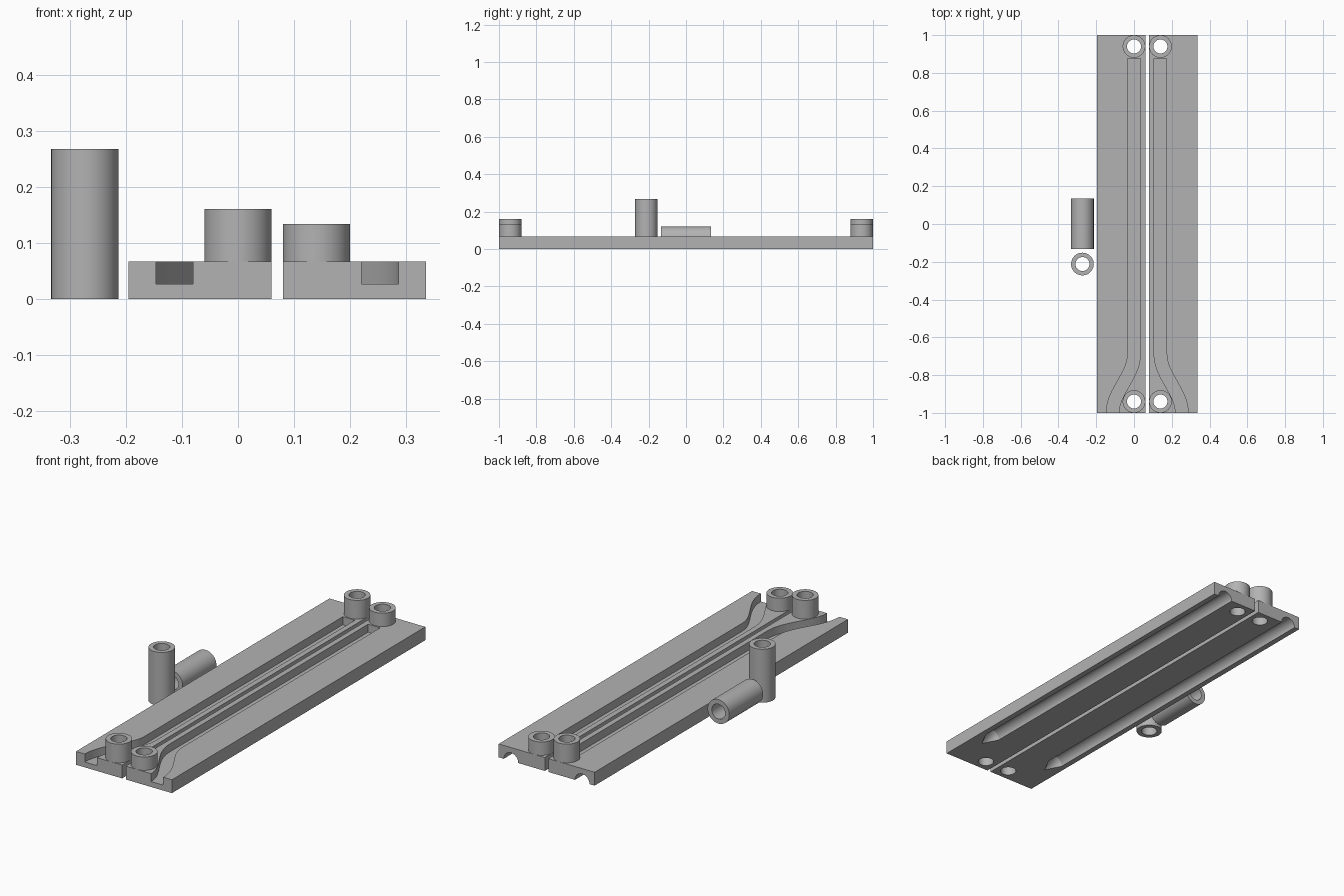
import bpy, bmesh, math
from mathutils import Matrix, Vector

if "Cube" in bpy.data.objects:
    bpy.data.objects.remove(bpy.data.objects["Cube"])

T = 0.0667          # plate thickness
R_OUT, R_IN = 0.06, 0.037

grey = bpy.data.materials.new("grey plastic")
grey.diffuse_color = (0.45, 0.45, 0.45, 1)
grey.use_nodes = True
grey.node_tree.nodes["Principled BSDF"].inputs["Base Color"].default_value = grey.diffuse_color


def make(name, bm, smooth=False):
    bmesh.ops.recalc_face_normals(bm, faces=bm.faces)
    me = bpy.data.meshes.new(name)
    bm.to_mesh(me)
    bm.free()
    me.materials.append(grey)
    ob = bpy.data.objects.new(name, me)
    bpy.context.collection.objects.link(ob)
    if smooth:
        bpy.ops.object.select_all(action='DESELECT')
        ob.select_set(True)
        bpy.context.view_layer.objects.active = ob
        bpy.ops.object.shade_smooth_by_angle(angle=math.radians(35))
    return ob


def prism(name, pts, z0, z1):
    """Extrude an outline upward."""
    bm = bmesh.new()
    f = bm.faces.new([bm.verts.new((x, y, z0)) for x, y in pts])
    r = bmesh.ops.extrude_face_region(bm, geom=[f])
    verts = [v for v in r['geom'] if isinstance(v, bmesh.types.BMVert)]
    bmesh.ops.translate(bm, verts=verts, vec=(0, 0, z1 - z0))
    return make(name, bm)


def lathe(name, profile, matrix, closed=True, n=48):
    """Spin a (radius, height) profile about its axis."""
    bm = bmesh.new()
    vs = [bm.verts.new((r, 0, z)) for r, z in profile]
    pairs = list(zip(vs, vs[1:])) + ([(vs[-1], vs[0])] if closed else [])
    edges = [bm.edges.new(p) for p in pairs]
    bmesh.ops.spin(bm, geom=vs + edges, cent=(0, 0, 0), axis=(0, 0, 1),
                   angle=2 * math.pi, steps=n, use_duplicate=False)
    bmesh.ops.remove_doubles(bm, verts=bm.verts, dist=1e-5)
    bm.transform(matrix)
    return make(name, bm, True)


def tube(name, length, matrix, bottom=True):
    prof = [(R_IN, 0), (R_IN, length), (R_OUT, length), (R_OUT, 0)]
    return lathe(name, prof, matrix, closed=bottom)


def groove_outline(place):
    """Straight channel that swings outward in an S near the front."""
    def centre(t):
        return Vector((-0.1133 * (1 - math.cos(math.pi * t)) / 2, -0.69 - 0.31 * t))
    path = [(Vector((0, 0.875)), Vector((0, -1)))]
    for i in range(25):
        t = i / 24
        d = centre(t + 0.001) - centre(t - 0.001)
        path.append((centre(t), d.normalized()))
    path.append((Vector((-0.1133, -1.05)), Vector((0, -1))))
    w = 0.0333
    a = [p + w * Vector((-d.y, d.x)) for p, d in path]
    b = [p - w * Vector((-d.y, d.x)) for p, d in path]
    return [(place(p.x), p.y) for p in a + b[::-1]]


def build_half(side, place, post_h):
    x0, x1 = place(-0.195), place(0.06)
    plate = prism(side + "_plate", [(x0, -1), (x1, -1), (x1, 1), (x0, 1)], 0, T)
    # top channel
    cutters = [prism(side + "_groove_cutter", groove_outline(place), 0.0267, 0.1)]
    # round underside channel, pointed at its front end
    along = Matrix.Translation((place(-0.127), 0, 0)) @ Matrix.Rotation(-math.pi / 2, 4, 'X')
    cutters.append(lathe(side + "_underside_cutter",
                         [(0, -0.82), (0.04, -0.74), (0.04, 1.05), (0, 1.05)], along, False))
    # posts and their through holes
    for end, y in (("front", -0.94), ("back", 0.94)):
        at = Matrix.Translation((place(0), y, 0))
        tube(f"{side}_{end}_post", post_h, at @ Matrix.Translation((0, 0, T)), False)
        cutters.append(lathe(f"{side}_{end}_hole_cutter",
                             [(0, -0.05), (R_IN, -0.05), (R_IN, 0.12), (0, 0.12)], at, False))
    for c in cutters:
        c.hide_render = True
        m = plate.modifiers.new(c.name, 'BOOLEAN')
        m.operation, m.solver, m.object = 'DIFFERENCE', 'EXACT', c
    # bake the cuts, then drop the cutters
    bpy.context.view_layer.update()
    dg = bpy.context.evaluated_depsgraph_get()
    me = bpy.data.meshes.new_from_object(plate.evaluated_get(dg))
    plate.modifiers.clear()
    plate.data = me
    for c in cutters:
        bpy.data.objects.remove(c)
    bpy.ops.object.select_all(action='DESELECT')
    plate.select_set(True)
    bpy.context.view_layer.objects.active = plate
    bpy.ops.object.shade_smooth_by_angle(angle=math.radians(25))


# two mirrored plates, the left with taller posts
build_half("left", lambda x: x, 0.0933)
build_half("right", lambda x: 0.14 - x, 0.0667)

# loose spacer tubes
tube("standing_tube", 0.267, Matrix.Translation((-0.273, -0.212, 0)))
tube("lying_tube", 0.267, Matrix.Translation((-0.273, -0.133, 0.06))
     @ Matrix.Rotation(-math.pi / 2, 4, 'X'))
